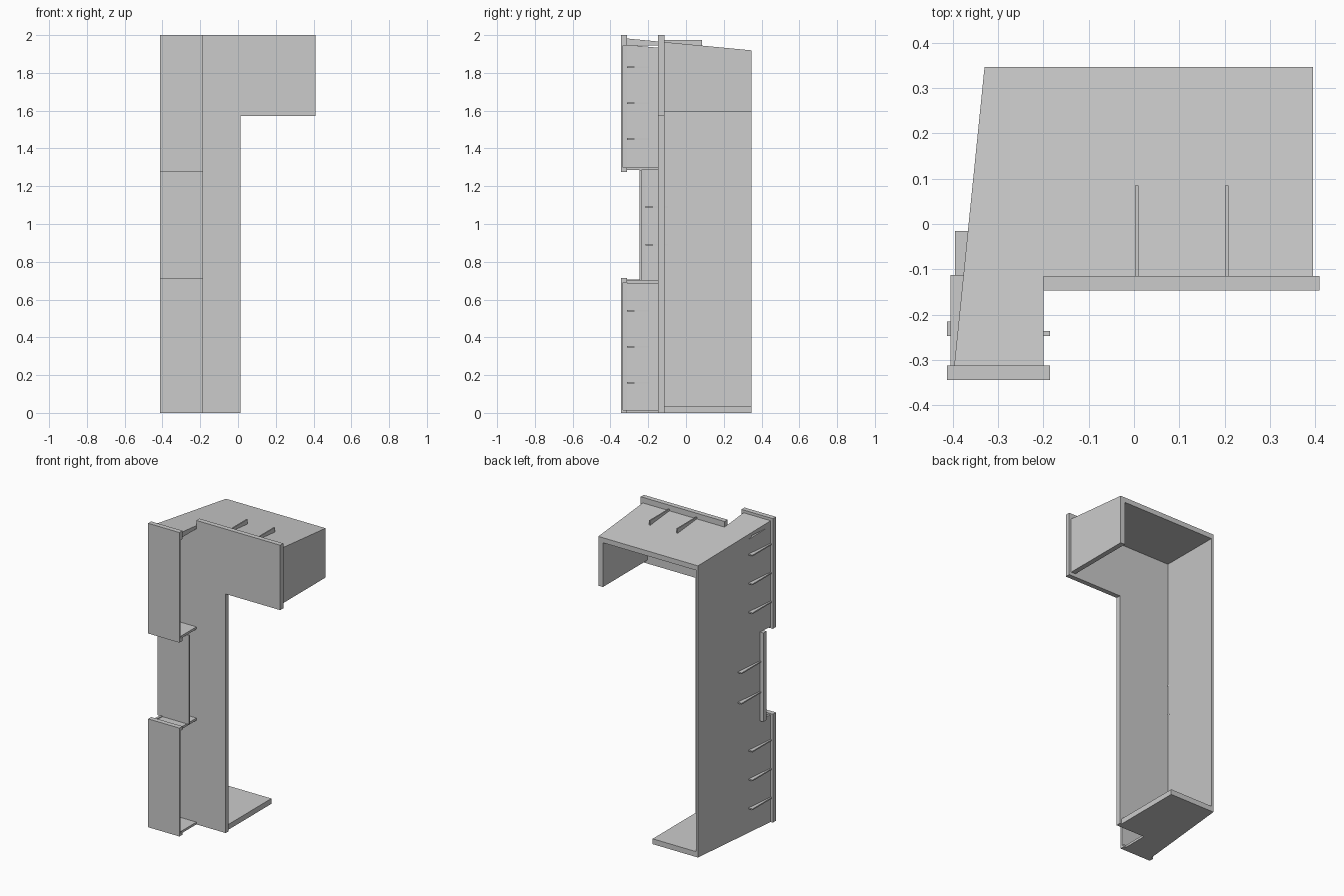
import bpy

if "Cube" in bpy.data.objects:
    bpy.data.objects.remove(bpy.data.objects["Cube"])


def make_mesh(name, verts, n):
    """Closed prism from two rings of n points."""
    faces = [list(range(n))[::-1], list(range(n, 2 * n))]
    faces += [[i, (i + 1) % n, n + (i + 1) % n, n + i] for i in range(n)]
    me = bpy.data.meshes.new(name)
    me.from_pydata(verts, [], faces)
    ob = bpy.data.objects.new(name, me)
    bpy.context.collection.objects.link(ob)
    return ob


def prism(name, pts, z0, z1):
    """Plan outline raised in z; z0 and z1 may be functions of y."""
    f0 = z0 if callable(z0) else lambda y: z0
    f1 = z1 if callable(z1) else lambda y: z1
    verts = [(x, y, f0(y)) for x, y in pts] + [(x, y, f1(y)) for x, y in pts]
    return make_mesh(name, verts, len(pts))


def box(name, x0, x1, y0, y1, z0, z1):
    return prism(name, [(x0, y0), (x1, y0), (x1, y1), (x0, y1)], z0, z1)


def left(y):
    """Slanted outer line of the left wall."""
    return -0.397 + 0.067 * (y + 0.313) / 0.66


def roof_top(y):
    return 1.982 - 0.095 * (y + 0.313)


def roof_under(y):
    return roof_top(y) - 0.033


BACK, T = 0.347, 0.015

# Main L-shaped front panel with raised parapet
profile = [(-0.375, 0), (0.013, 0), (0.013, 1.573), (0.41, 1.573),
           (0.41, 2), (-0.2, 2), (-0.2, 1.96), (-0.375, 1.96)]
make_mesh("front_panel", [(x, -0.115, z) for x, z in profile]
          + [(x, -0.147, z) for x, z in profile], len(profile)).data.flip_normals()

# Roof: sloped slab at the rear, flat underside over the front bay
prism("roof_slab", [(left(-0.115), -0.115), (0.395, -0.115), (0.395, BACK), (left(BACK), BACK)],
      roof_under, roof_top)
prism("roof_front", [(left(-0.313), -0.313), (-0.2, -0.313), (-0.2, -0.115), (left(-0.115), -0.115)],
      1.945, roof_top)

# Right end wall below the roof
prism("end_wall", [(0.362, -0.115), (0.395, -0.115), (0.395, BACK), (0.362, BACK)],
      1.595, roof_under)

# Floor
prism("floor", [(left(-0.115), -0.115), (0.0, -0.115), (0.0, BACK), (left(BACK), BACK)], 0, 0.035)

# Slanted left wall in three sections
for label, y0, z0, z1 in (("lower", -0.313, 0, 0.705), ("middle", -0.215, 0.705, 1.285),
                          ("upper", -0.313, 1.285, roof_under)):
    prism("left_wall_" + label, [(left(y0), y0), (left(y0) + T, y0),
          (left(BACK) + T, BACK), (left(BACK), BACK)], z0, z1)

# Shelves closing the open-sided front bays
for label, z in (("bottom", 0), ("lower", 0.685), ("upper", 1.285)):
    prism("shelf_" + label, [(left(-0.313), -0.313), (-0.2, -0.313),
          (-0.2, -0.147), (left(-0.147), -0.147)], z, z + T)

# Front bay panels: thin sheet with thick rims at left, top and bottom
for label, y, z0, z1, c0, c1 in (("lower", -0.345, 0, 0.713, 0.015, 0.69),
                                 ("middle", -0.247, 0.70, 1.285, 0.70, 1.285),
                                 ("upper", -0.345, 1.275, 2, 1.30, 1.945)):
    box("bay_panel_" + label, -0.413, -0.185, y, y + 0.011, z0, z1)
    box("bay_rim_left_" + label, -0.413, -0.38, y + 0.011, y + 0.032, z0, z1)
    if c0 > z0:
        box("bay_rim_bottom_" + label, -0.38, -0.185, y + 0.011, y + 0.032, z0, c0)
        box("bay_rim_top_" + label, -0.38, -0.185, y + 0.011, y + 0.032, c1, z1)

# Ribs on the left wall behind each bay panel
for label, y, x, heights in (("lower", -0.313, -0.405, (0.16, 0.35, 0.54)),
                             ("middle", -0.215, -0.395, (0.89, 1.09)),
                             ("upper", -0.313, -0.405, (1.45, 1.64, 1.83))):
    for z in heights:
        box("wall_rib_" + label, x, x + 0.035, y, y + 0.2, z - 0.004, z + 0.004)

# Fins on the roof behind the parapet
for x in (0.006, 0.205):
    box("roof_fin", x - 0.004, x + 0.004, -0.115, 0.085, 1.94, 1.975)
